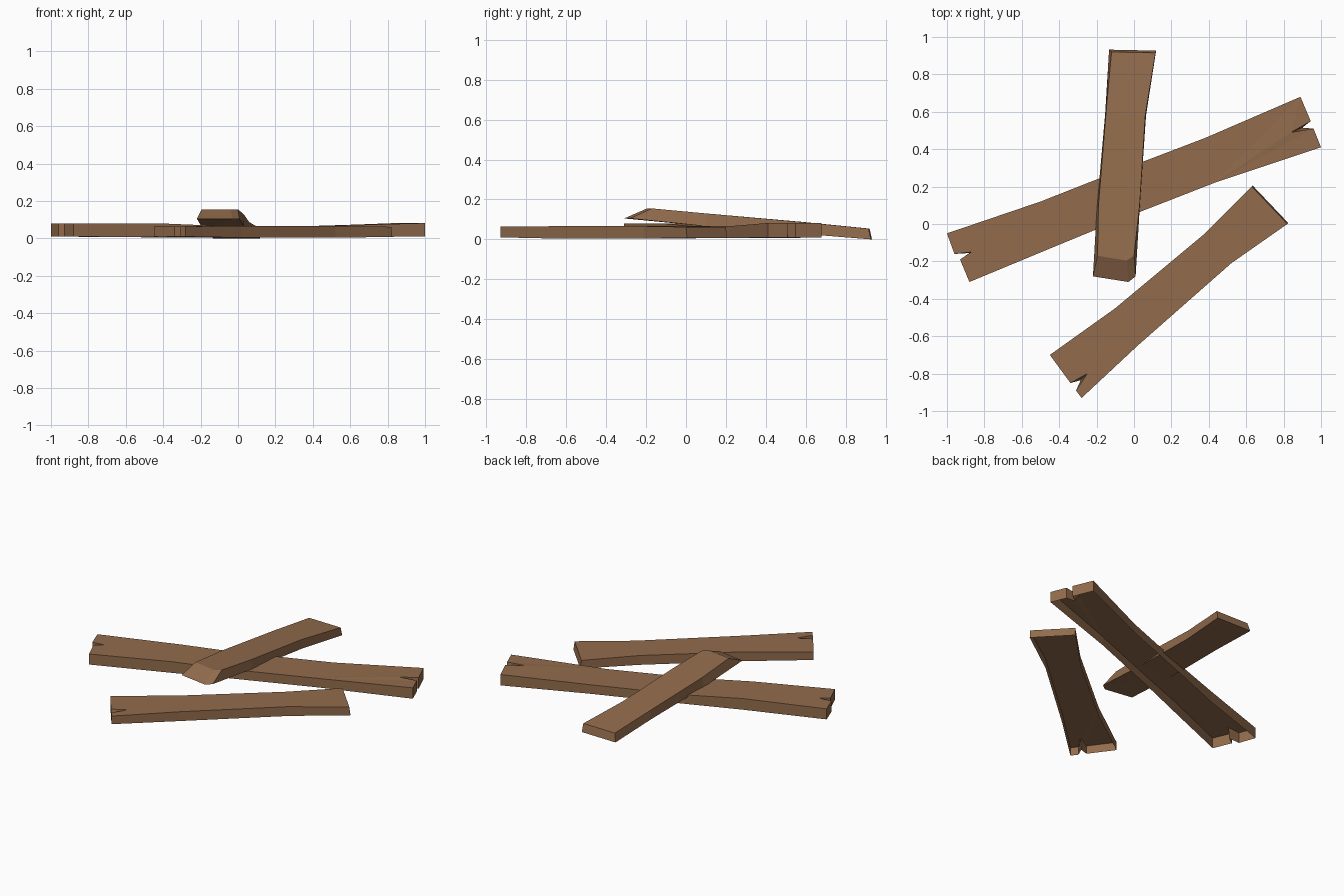
import bpy, bmesh
from mathutils import Vector

if "Cube" in bpy.data.objects:
    bpy.data.objects.remove(bpy.data.objects["Cube"])

wood = bpy.data.materials.new("weathered brown wood")
wood.diffuse_color = (0.29, 0.150, 0.073, 1)
wood.use_nodes = True
wood.node_tree.nodes["Principled BSDF"].inputs["Base Color"].default_value = wood.diffuse_color


def plank(name, stations, start=(), end=(), closed=False):
    """stations: left x,y, right x,y, top z, bottom z, bottom width factor, bottom shift x,y.
    start / end: extra points from left to right across the end: top x,y, bottom x,y."""
    bm = bmesh.new()
    rows = []
    for lx, ly, rx, ry, zt, zb, k, sx, sy in stations:
        l, r, s = Vector((lx, ly)), Vector((rx, ry)), Vector((sx, sy))
        m = (l + r) / 2
        bl, br = m + (l - m) * k + s, m + (r - m) * k + s
        rows.append([bm.verts.new((*p, z)) for p, z in ((l, zt), (r, zt), (bl, zb), (br, zb))])

    def tips(points, st):
        return ([bm.verts.new((p[0], p[1], st[4])) for p in points],
                [bm.verts.new((p[2], p[3], st[5])) for p in points])

    s_top, s_bot = tips(start, stations[0])
    e_top, e_bot = tips(end, stations[-1])
    last = len(rows) - 2
    for i in range(last + 1):
        a, b = rows[i], rows[i + 1]
        # top and bottom panels take in the split end points
        for j, st, en in ((0, s_top, e_top), (2, s_bot, e_bot)):
            loop = [a[j]] + (st if i == 0 else []) + [a[j + 1], b[j + 1]]
            loop += (en[::-1] if i == last else []) + [b[j]]
            bm.faces.new(loop)
        bm.faces.new((a[0], b[0], b[2], a[2]))
        bm.faces.new((a[1], a[3], b[3], b[1]))
    # end grain, following the splits
    for row, t, b in ((rows[0], s_top, s_bot), (rows[-1], e_top, e_bot)):
        ts, bs = [row[0], *t, row[1]], [row[2], *b, row[3]]
        for i in range(len(ts) - 1):
            bm.faces.new((ts[i], ts[i + 1], bs[i + 1], bs[i]))
    bmesh.ops.recalc_face_normals(bm, faces=bm.faces)
    if not closed:  # planks lying on the ground have no underside
        bmesh.ops.delete(bm, geom=[f for f in bm.faces if f.normal.z < -.7], context='FACES')
    bmesh.ops.triangulate(bm, faces=[f for f in bm.faces if len(f.verts) > 4],
                          quad_method='FIXED', ngon_method='EAR_CLIP')
    me = bpy.data.meshes.new(name)
    bm.to_mesh(me)
    bm.free()
    me.materials.append(wood)
    ob = bpy.data.objects.new(name, me)
    bpy.context.collection.objects.link(ob)


# long plank, split at both ends
plank("long_plank", [
    (-1.0, -.05, -.88, -.31, .080, .010, 1, 0, 0),
    (-.50, .12, -.41, -.115, .080, .006, 1, 0, 0),
    (-.17, .25, -.07, .025, .066, .006, 1, 0, 0),
    (.38, .46, .43, .22, .066, .006, 1, 0, 0),
    (.89, .68, 1.0, .41, .082, .010, 1, 0, 0)],
    start=[(-.96, -.16, -.96, -.16), (-.87, -.15, -.88, -.155), (-.93, -.19, -.93, -.19)],
    end=[(.945, .55, .945, .55), (.84, .49, .90, .515), (.96, .51, .96, .51)])

# short plank on the ground, split at the front end
plank("short_plank", [
    (-.45, -.70, -.28, -.93, .064, .010, 1, 0, 0),
    (-.10, -.45, .02, -.65, .066, .004, 1, 0, 0),
    (.38, -.05, .52, -.21, .066, .004, 1, 0, 0),
    (.63, .20, .82, 0, .062, .008, 1, .005, .005)],
    start=[(-.34, -.85, -.34, -.85), (-.25, -.80, -.285, -.835), (-.31, -.89, -.31, -.89)])

# top plank, leaning across the long one, with a slanted raised end
plank("leaning_plank", [
    (-.195, -.17, 0, -.17, .155, .105, 1.17, -.008, -.11),
    (-.19, .10, .03, .10, .130, .066, 1.04, -.003, 0),
    (-.15, .59, .06, .58, .087, .028, 1.04, 0, 0),
    (-.12, .92, .115, .915, .054, 0, 1.07, -.005, .012)],
    start=[(-.04, -.195, -.03, -.31)], closed=True)
